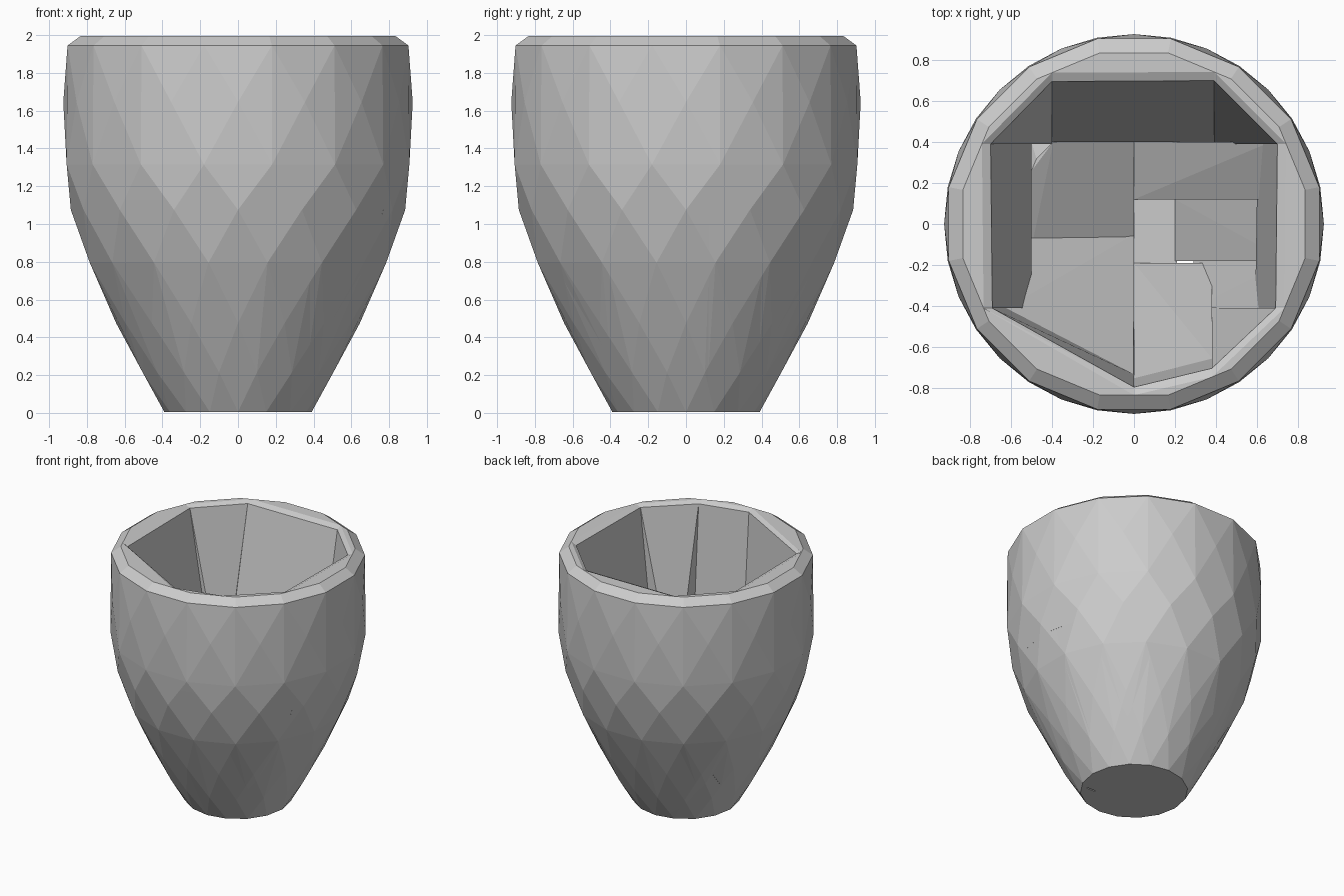
import bpy, bmesh, math

if "Cube" in bpy.data.objects:
    bpy.data.objects.remove(bpy.data.objects["Cube"])

SIDES = 16
# cup wall profile (radius, height): up the outside, over the rim, down the inside
PROFILE = [(0.39, 0.01), (0.515, 0.22), (0.645, 0.48), (0.80, 0.80), (0.885, 1.08),
           (0.925, 1.32), (0.925, 1.65), (0.92, 1.95), (0.85, 2.0), (0.81, 1.98),
           (0.80, 1.40), (0.70, 0.90), (0.52, 0.48), (0.36, 0.20)]


def cup_shell():
    """Hollow faceted cup; alternate rings are turned half a step."""
    bm = bmesh.new()
    rings = []
    for k, (r, z) in enumerate(PROFILE):
        off = 0.5 if k % 2 else 0.0
        if k >= 7:
            off = 0.5
        rings.append(([bm.verts.new((r * math.cos((i + off) * math.tau / SIDES),
                                     r * math.sin((i + off) * math.tau / SIDES), z))
                       for i in range(SIDES)], off))
    for (a, oa), (b, ob) in zip(rings, rings[1:]):
        for i in range(SIDES):
            j = (i + 1) % SIDES
            if oa <= ob:
                bm.faces.new((a[i], a[j], b[i]))
                bm.faces.new((a[j], b[j], b[i]))
            else:
                bm.faces.new((a[i], a[j], b[j]))
                bm.faces.new((a[i], b[j], b[i]))
    bm.faces.new(rings[0][0][::-1])
    bm.faces.new(rings[-1][0])
    return bm


def slab_points(box):
    """Corners of the part of the shell that lies inside a box."""
    bm = cup_shell()
    for axis in range(3):
        for value, sign in ((box[axis][0], -1), (box[axis][1], 1)):
            co, no = [0, 0, 0], [0, 0, 0]
            co[axis], no[axis] = value, sign
            bmesh.ops.bisect_plane(bm, geom=bm.verts[:] + bm.edges[:] + bm.faces[:],
                                   plane_co=co, plane_no=no, clear_outer=True)
    pts = [v.co.copy() for v in bm.verts]
    bm.free()
    return pts


def chunk(name, *boxes):
    """Convex block wrapped around the shell inside the given boxes."""
    bm = bmesh.new()
    for box in boxes:
        for p in slab_points(box):
            bm.verts.new(p)
    bmesh.ops.remove_doubles(bm, verts=bm.verts[:], dist=0.004)
    bmesh.ops.convex_hull(bm, input=bm.verts[:])
    bmesh.ops.delete(bm, geom=[v for v in bm.verts if not v.link_faces], context='VERTS')
    bmesh.ops.dissolve_limit(bm, angle_limit=math.radians(1.5),
                             verts=bm.verts[:], edges=bm.edges[:])
    bmesh.ops.recalc_face_normals(bm, faces=bm.faces[:])
    me = bpy.data.meshes.new(name)
    bm.to_mesh(me)
    bm.free()
    bpy.context.collection.objects.link(bpy.data.objects.new(name, me))


LO, HI = -1.0, 1.0
FULL = (-0.1, 2.1)

# back wall
chunk("back_wall", ((-0.4, 0.39), (0.4, HI), FULL))
chunk("back_left_wall", ((LO, -0.4), (0.39, HI), FULL))
chunk("back_right_wall", ((0.39, HI), (0.39, HI), FULL))

# side walls
chunk("left_wall", ((LO, -0.5), (-0.41, 0.39), FULL))
chunk("right_upper_wall", ((0.59, HI), (-0.41, 0.39), (1.0, 2.1)))

# front walls
chunk("front_left_upper_wall", ((LO, 0), (LO, -0.41), (1.13, 2.1)))
chunk("front_right_upper_wall", ((0, 0.38), (LO, -0.41), (1.23, 2.1)))
chunk("front_right_corner_wall", ((0.38, HI), (LO, -0.41), FULL))

# lower front blocks, running from the wall to the floor
chunk("front_left_lower_wall", ((LO, 0), (LO, -0.41), (-0.1, 1.13)),
      ((-0.5, 0), (-0.41, -0.05), (-0.1, 0.5)))
chunk("front_right_lower_wall", ((0, 0.38), (LO, -0.19), (-0.1, 1.23)))

# lower right blocks
chunk("right_lower_front", ((0.29, HI), (-0.41, -0.18), (-0.1, 1.27)))
chunk("right_lower_middle", ((0.2, HI), (-0.18, 0.12), (-0.1, 1.27)))
chunk("right_lower_back", ((0, HI), (0.12, 0.4), (-0.1, 1.32)))

# floor
chunk("floor_centre", ((0, 0.21), (-0.19, 0.12), (-0.1, 0.5)))
chunk("floor_left", ((-0.5, 0), (-0.12, 0.4), (-0.1, 0.6)))

# stand the cup on the ground
for ob in bpy.context.collection.objects:
    ob.location.z = -0.005
